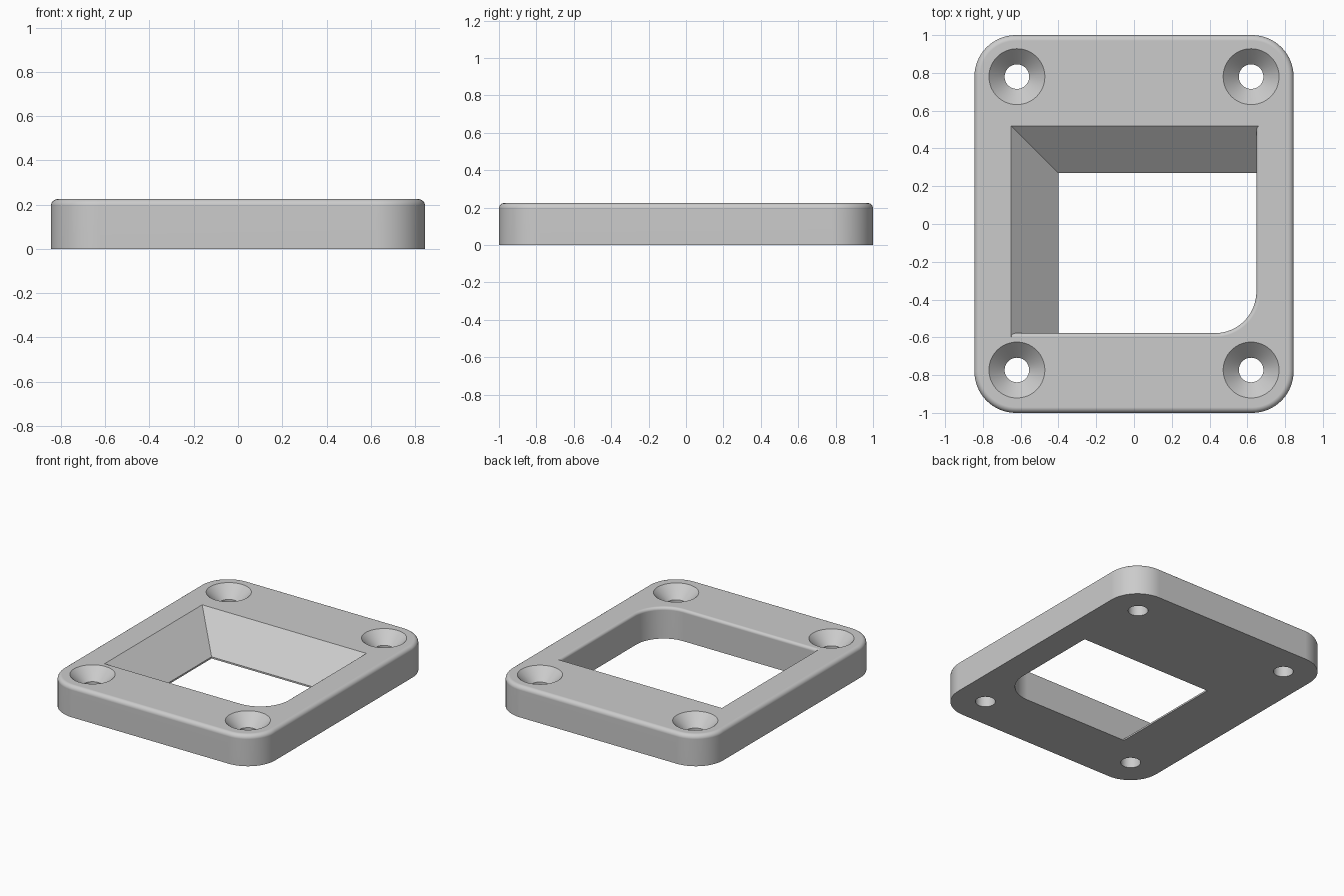
import bpy, bmesh
from math import sin, cos, pi, radians

if "Cube" in bpy.data.objects:
    bpy.data.objects.remove(bpy.data.objects["Cube"])

HEIGHT = 0.225
grey = bpy.data.materials.new("grey")
grey.use_nodes = True
COLOUR = (0.6, 0.6, 0.6, 1)
grey.diffuse_color = COLOUR
grey.node_tree.nodes["Principled BSDF"].inputs["Base Color"].default_value = COLOUR


def arc(cx, cy, r, start, steps=16):
    """Quarter circle, counter-clockwise from the start angle."""
    angles = [start + pi / 2 * i / steps for i in range(steps + 1)]
    return [(cx + r * cos(a), cy + r * sin(a)) for a in angles]


def loft(name, rings):
    """Solid through a stack of (z, outline) rings with equal point counts."""
    bm = bmesh.new()
    loops = [[bm.verts.new((x, y, z)) for x, y in outline] for z, outline in rings]
    n = len(loops[0])
    for low, high in zip(loops, loops[1:]):
        for i in range(n):
            j = (i + 1) % n
            bm.faces.new((low[i], low[j], high[j], high[i]))
    bm.faces.new(loops[0][::-1])
    bm.faces.new(loops[-1])
    mesh = bpy.data.meshes.new(name)
    bm.to_mesh(mesh)
    bm.free()
    mesh.materials.append(grey)
    obj = bpy.data.objects.new(name, mesh)
    bpy.context.collection.objects.link(obj)
    return obj


def plate_outline(inset):
    r = 0.22 - inset
    x, y = 0.845 - 0.22, 1 - 0.22
    corners = [(x, y), (-x, y), (-x, -y), (x, -y)]
    return [p for i, (cx, cy) in enumerate(corners) for p in arc(cx, cy, r, i * pi / 2)]


def window_outline(slope, flare):
    """Two sides move out with the slope, two straight sides with the flare."""
    left, back = -0.40 - 0.25 * slope, 0.27 + 0.25 * slope
    right, front, r = 0.648 + flare, -0.578 - flare, 0.22 + flare
    return [(right, back), (left, back), (left, front)] + \
        arc(right - r, front + r, r, -pi / 2)


def circle(cx, cy, r, steps=64):
    return [(cx + r * cos(2 * pi * i / steps), cy + r * sin(2 * pi * i / steps))
            for i in range(steps)]


# Plate with rounded corners and a rounded top edge
EDGE, STEPS = 0.03, 6
rings = [(0, plate_outline(0))]
for k in range(STEPS + 1):
    a = pi / 2 * k / STEPS
    rings.append((HEIGHT - EDGE + EDGE * sin(a), plate_outline(EDGE * (1 - cos(a)))))
plate = loft("mounting_plate", rings)

# Window with two sloped sides and a softened upper lip
LIP, SOFT = 0.012, 0.02
rings = [(-0.1, window_outline(0, 0)), (LIP, window_outline(0, 0))]
for k in range(STEPS + 1):
    a = pi / 2 * k / STEPS
    z = HEIGHT - SOFT + SOFT * sin(a)
    rings.append((z, window_outline((z - LIP) / (HEIGHT - LIP), SOFT * (1 - cos(a)))))
rings.append((HEIGHT + 0.1, rings[-1][1]))
cutters = [loft("window_cutter", rings)]

# Countersunk screw holes
for x in (-0.62, 0.62):
    for y in (-0.773, 0.78):
        shaft, head = circle(x, y, 0.065), circle(x, y, 0.148)
        cutters.append(loft("screw_hole_cutter", [
            (-0.1, shaft), (HEIGHT - 0.083, shaft), (HEIGHT, head), (HEIGHT + 0.1, head)]))

bpy.ops.object.select_all(action="DESELECT")
bpy.context.view_layer.objects.active = plate
plate.select_set(True)
for cutter in cutters:
    cutter.hide_render = True
    mod = plate.modifiers.new("cut", "BOOLEAN")
    mod.operation, mod.solver, mod.object = "DIFFERENCE", "EXACT", cutter
    bpy.ops.object.modifier_apply(modifier=mod.name)
    bpy.data.objects.remove(cutter)

# Smooth curves, flat faces kept flat
bpy.ops.object.shade_smooth_by_angle(angle=radians(30))
normals = plate.modifiers.new("flat_faces", "WEIGHTED_NORMAL")
normals.keep_sharp = True
